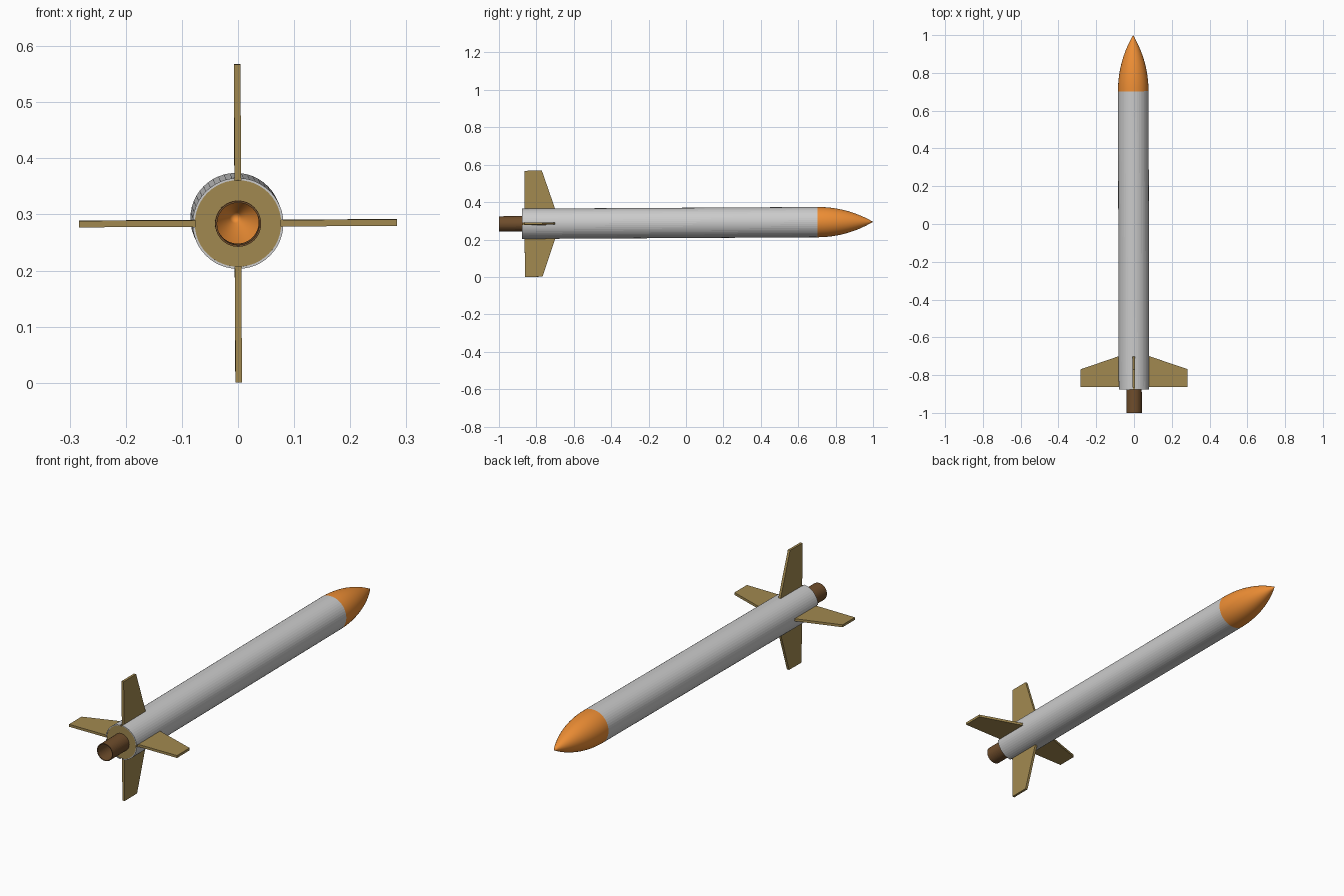
import bpy, bmesh, math
from mathutils import Matrix

if "Cube" in bpy.data.objects:
    bpy.data.objects.remove(bpy.data.objects["Cube"])

R = 0.081          # body radius
TAIL = -0.877      # rear end of the body tube
NOSE = 0.703       # joint between body and nose
SIDES = 48

# The rocket rests with a very slight tilt and roll, pivoting at its tail
POSE = (Matrix.Translation((0, TAIL, 0.284))
        @ Matrix.Rotation(0.0025, 4, 'Z') @ Matrix.Rotation(0.0057, 4, 'X')
        @ Matrix.Rotation(-0.0045, 4, 'Y') @ Matrix.Translation((0, -TAIL, 0)))


def paint(name, rgb):
    mat = bpy.data.materials.new(name)
    mat.diffuse_color = (*rgb, 1)
    mat.use_nodes = True
    mat.node_tree.nodes["Principled BSDF"].inputs["Base Color"].default_value = mat.diffuse_color
    return mat


orange = paint("orange", (0.85, 0.27, 0.035))
wood = paint("wood", (0.36, 0.25, 0.08))
brown = paint("brown", (0.16, 0.075, 0.025))


def finish(name, bm, mat=None, roll=0.0):
    bmesh.ops.remove_doubles(bm, verts=bm.verts, dist=1e-6)
    bmesh.ops.recalc_face_normals(bm, faces=bm.faces)
    me = bpy.data.meshes.new(name)
    bm.to_mesh(me)
    bm.free()
    ob = bpy.data.objects.new(name, me)
    bpy.context.collection.objects.link(ob)
    ob.matrix_world = POSE @ Matrix.Rotation(roll, 4, 'Y')
    if mat:
        me.materials.append(mat)
    return ob


def lathe(name, profile, mat=None):
    """Spin a closed (radius, y) outline around the long axis."""
    bm = bmesh.new()
    verts = [bm.verts.new((r, y, 0)) for r, y in profile]
    edges = [bm.edges.new((verts[i - 1], verts[i])) for i in range(len(verts))]
    bmesh.ops.spin(bm, geom=verts + edges, cent=(0, 0, 0), axis=(0, 1, 0),
                   angle=math.tau, steps=SIDES, use_duplicate=False)
    bmesh.ops.remove_doubles(bm, verts=bm.verts, dist=1e-6)
    bmesh.ops.dissolve_degenerate(bm, edges=bm.edges, dist=1e-6)
    return finish(name, bm, mat)


def pipe(name, outer, inner, y0, y1, mat=None):
    return lathe(name, [(outer, y0), (outer, y1), (inner, y1), (inner, y0)], mat)


def ogive(radius, length, steps=16):
    rho = (radius ** 2 + length ** 2) / (2 * radius)
    pts = []
    for i in range(steps + 1):
        d = length * i / steps
        r = math.sqrt(rho ** 2 - d ** 2) + radius - rho
        pts.append((0.0 if i == steps else r, NOSE + d))
    return pts


# Body tube, motor tube and the rings that centre it
body = pipe("body_tube", R, 0.077, TAIL, NOSE)
pipe("motor_tube", 0.041, 0.0375, -1.0, -0.6, brown)
pipe("rear_ring", 0.077, 0.041, TAIL + 0.002, TAIL + 0.012, wood)
pipe("front_ring", 0.077, 0.041, -0.66, -0.65, wood)

# Hollow pointed nose cone
nose = lathe("nose_cone", ogive(R, 1.0 - NOSE) + ogive(R - 0.004, 0.985 - NOSE)[::-1], orange)
bpy.context.view_layer.objects.active = nose
nose.select_set(True)
bpy.ops.object.shade_smooth_by_angle(angle=math.radians(30))
nose.select_set(False)

# Four swept fins passing through the body wall
T = 0.0058
FIN = [(0.041, -0.863), (0.2835, -0.863), (0.2835, -0.769), (R, -0.70), (0.041, -0.70)]
for i, side in enumerate(("right", "bottom", "left", "top")):
    bm = bmesh.new()
    face = bm.faces.new([bm.verts.new((x, y, -T)) for x, y in FIN])
    ext = bmesh.ops.extrude_face_region(bm, geom=[face])
    bmesh.ops.translate(bm, vec=(0, 0, 2 * T),
                        verts=[g for g in ext["geom"] if isinstance(g, bmesh.types.BMVert)])
    finish("fin_" + side, bm, wood, i * math.pi / 2)

# Slots in the tube that hold the fins
for i in range(2):
    bm = bmesh.new()
    bmesh.ops.create_cube(bm, size=1, matrix=Matrix.Translation((0, -0.80, 0))
                          @ Matrix.Diagonal((0.3, 0.2, 2 * T + 0.0006, 1)))
    cutter = finish("fin_slot_cutter", bm, None, i * math.pi / 2)
    cutter.hide_render = True
    cutter.display_type = 'WIRE'
    cut = body.modifiers.new("fin_slot", 'BOOLEAN')
    cut.operation = 'DIFFERENCE'
    cut.object = cutter
